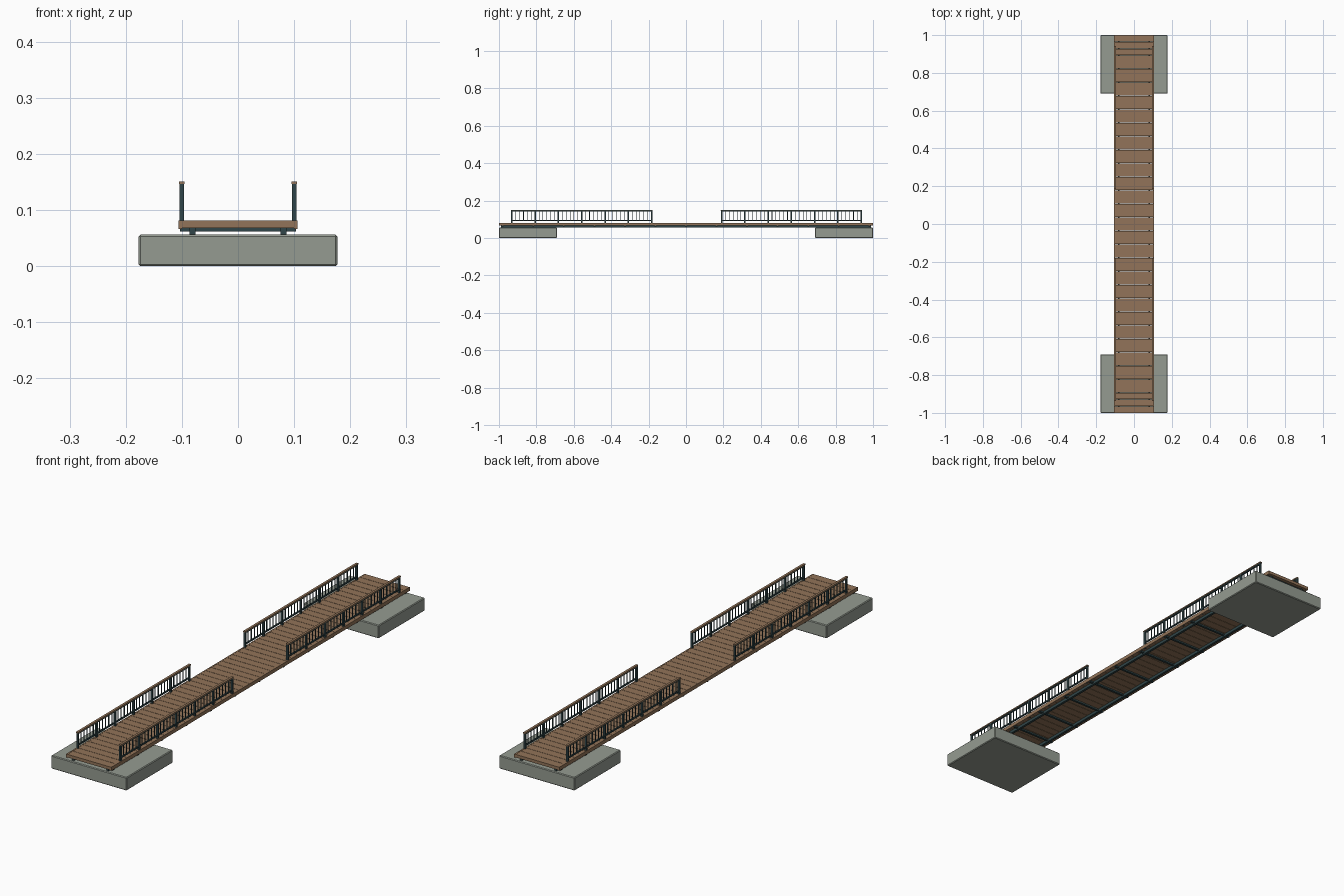
import bpy, bmesh
from mathutils import Matrix, Vector

if "Cube" in bpy.data.objects:
    bpy.data.objects.remove(bpy.data.objects["Cube"])


def material(name, rgb):
    m = bpy.data.materials.new(name)
    m.diffuse_color = (*rgb, 1)
    m.use_nodes = True
    m.node_tree.nodes["Principled BSDF"].inputs["Base Color"].default_value = m.diffuse_color
    return m


WOOD = material("brown timber", (0.29, 0.175, 0.10))
STEEL = material("dark teal steel", (0.03, 0.06, 0.065))
STONE = material("grey concrete", (0.30, 0.33, 0.285))


def boxes(name, mat, specs, bevel=0):
    """One object from boxes given as (x0, x1, y0, y1, z0, z1)."""
    bm = bmesh.new()
    for x0, x1, y0, y1, z0, z1 in specs:
        centre = Vector(((x0 + x1) / 2, (y0 + y1) / 2, (z0 + z1) / 2))
        size = Matrix.Diagonal((x1 - x0, y1 - y0, z1 - z0, 1))
        bmesh.ops.create_cube(bm, size=1, matrix=Matrix.Translation(centre) @ size)
    mesh = bpy.data.meshes.new(name)
    bm.to_mesh(mesh)
    bm.free()
    mesh.materials.append(mat)
    ob = bpy.data.objects.new(name, mesh)
    bpy.context.collection.objects.link(ob)
    if bevel:
        mod = ob.modifiers.new("edge bevel", 'BEVEL')
        mod.width = bevel
        mod.segments = 1
    return ob


# Concrete footing at each end
boxes("front_footing", STONE, [(-0.177, 0.177, -1, -0.69, 0, 0.056)], 0.003)
boxes("back_footing", STONE, [(-0.177, 0.177, 0.69, 1, 0, 0.056)], 0.003)

# Deck planks laid crosswise with narrow gaps
N = 56
pitch = 2 / N
gap = 0.0008
boxes("deck_planks", WOOD,
      [(-0.104, 0.104, -1 + i * pitch + (gap if i else 0),
        -1 + (i + 1) * pitch - (gap if i < N - 1 else 0), 0.068, 0.081)
       for i in range(N)])

# Timber edge boards along both sides
boxes("edge_boards", WOOD,
      [(min(s * 0.1, s * 0.106), max(s * 0.1, s * 0.106), -1, 1, 0.066, 0.0815)
       for s in (-1, 1)])

# Steel frame under the deck
boxes("long_beams", STEEL,
      [(s * 0.081 - 0.005, s * 0.081 + 0.005, -0.99, 0.99, 0.056, 0.068)
       for s in (-1, 1)])
boxes("cross_beams", STEEL,
      [(-0.103, 0.103, y - 0.005, y + 0.005, 0.0615, 0.068)
       for y in [-0.98 + i * 1.96 / 12 for i in range(13)]])

# Four railing sections: posts, rails, balusters and timber handrail
BAYS, STEP = 6, 0.1245
for end, start in (("front", -0.931), ("back", 0.19)):
    for side, s in (("left", -1), ("right", 1)):
        x = s * 0.1
        stop = start + BAYS * STEP
        posts = [start + i * STEP for i in range(BAYS + 1)]
        bars = [p + STEP * k / 6 for p in posts[:-1] for k in range(1, 6)]
        tag = f"{end}_{side}"
        boxes(tag + "_posts", STEEL,
              [(x - 0.004, x + 0.004, y - 0.004, y + 0.004, 0.066, 0.146) for y in posts])
        boxes(tag + "_rails", STEEL,
              [(x - 0.003, x + 0.003, start, stop, z, z + 0.005) for z in (0.092, 0.141)])
        boxes(tag + "_balusters", STEEL,
              [(x - 0.0015, x + 0.0015, y - 0.0015, y + 0.0015, 0.094, 0.143) for y in bars])
        boxes(tag + "_handrail", WOOD,
              [(x - 0.005, x + 0.005, start - 0.005, stop + 0.005, 0.146, 0.151)])
